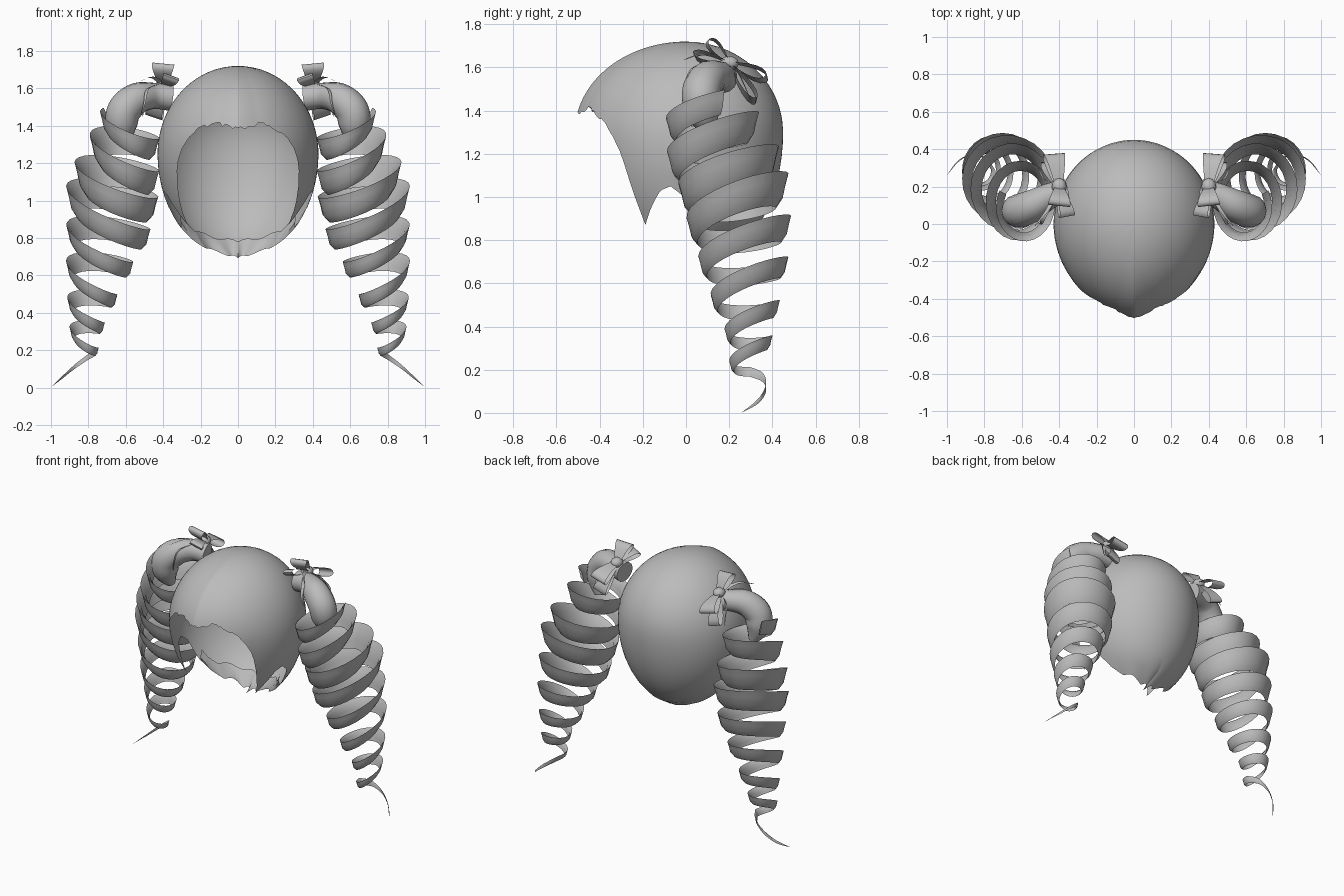
import bpy, math, random
from mathutils import Vector as V

if "Cube" in bpy.data.objects:
    bpy.data.objects.remove(bpy.data.objects["Cube"])

random.seed(4)
mat = bpy.data.materials.new("hair_grey")
mat.diffuse_color = (0.5, 0.5, 0.5, 1)
mat.use_nodes = True
mat.node_tree.nodes["Principled BSDF"].inputs["Base Color"].default_value = mat.diffuse_color


def lerp_table(tab, x):
    """Linear lookup in a list of (x, value, value...) rows."""
    if x <= tab[0][0]:
        return tab[0][1:]
    for a, b in zip(tab, tab[1:]):
        if x <= b[0]:
            f = (x - a[0]) / (b[0] - a[0])
            return [p + (q - p) * f for p, q in zip(a[1:], b[1:])]
    return tab[-1][1:]


def grid_object(name, rings, closed=True, caps=False, mirror=True, angle=40):
    """Skin a list of equal-length point rings."""
    n = len(rings[0])
    faces = []
    for i in range(len(rings) - 1):
        for j in range(n if closed else n - 1):
            k = (j + 1) % n
            faces.append((i * n + j, i * n + k, (i + 1) * n + k, (i + 1) * n + j))
    if caps:
        faces.append(tuple(range(n))[::-1])
        faces.append(tuple(range((len(rings) - 1) * n, len(rings) * n)))
    me = bpy.data.meshes.new(name)
    me.from_pydata([tuple(p) for r in rings for p in r], [], faces)
    me.validate()
    ob = bpy.data.objects.new(name, me)
    bpy.context.collection.objects.link(ob)
    me.materials.append(mat)
    bpy.ops.object.select_all(action='DESELECT')
    ob.select_set(True)
    bpy.context.view_layer.objects.active = ob
    bpy.ops.object.mode_set(mode='EDIT')
    bpy.ops.mesh.select_all(action='SELECT')
    bpy.ops.mesh.remove_doubles(threshold=0.0003)
    bpy.ops.mesh.normals_make_consistent(inside=False)
    bpy.ops.object.mode_set(mode='OBJECT')
    bpy.ops.object.shade_smooth_by_angle(angle=math.radians(angle))
    if mirror:
        ob.modifiers.new("mirror", 'MIRROR').use_axis[0] = True
    return ob


def smooth_path(pts, steps=6):
    """Catmull-Rom through tuples of any length."""
    out = []
    p = [pts[0]] + pts + [pts[-1]]
    for i in range(1, len(p) - 2):
        for s in range(steps):
            t = s / steps
            out.append([0.5 * (2 * b + (c - a) * t + (2 * a - 5 * b + 4 * c - d) * t * t
                               + (3 * b - a - 3 * c + d) * t ** 3)
                        for a, b, c, d in zip(p[i - 1], p[i], p[i + 1], p[i + 2])])
    return out + [list(pts[-1])]


# --- hair cap: egg-shaped shell trimmed by a hairline that varies with azimuth
HAIRLINE = [(0, 1.39), (12, 1.41), (22, 1.41), (30, 1.385), (38, 1.34), (44, 1.28), (49, 1.20),
            (54, 1.0), (58, 0.87), (65, 0.95), (73, 1.03), (80, 1.05), (89, 1.0), (93, 0.88),
            (102, 0.80), (115, 0.75), (140, 0.72), (180, 0.69)]


def dome(u):
    return math.sqrt(max(0.0, 1 - u * u))


def cap_point(a, z):
    w = 0.43 * (dome((z - 1.25) / 0.47) if z > 1.25 else dome((1.25 - z) / 0.563))
    if z > 1.3:
        front, back = 0.5 * dome((z - 1.3) / 0.42), 0.45 * dome((z - 1.3) / 0.42)
    else:
        front = 0.5 - 0.12 * ((1.3 - z) / 0.43) ** 1.5
        back = 0.06 + 0.39 * dome((1.3 - z) / 0.612)
    c = math.cos(a)
    y = -c * (front if c > 0 else back)
    if c > 0:                                      # slight point at the brow
        y += (0.02 * abs(math.sin(2 * a)) - 0.015 * max(0, 1 - abs(math.sin(a)) * 4)) * front / 0.5
    return V((w * math.sin(a), y, z))


cols = []
nape = []
for i in range(180):
    deg = i * 2 if i <= 90 else 360 - i * 2
    zb = lerp_table(HAIRLINE, deg)[0]
    if 3 < deg < 34:                               # wispy fringe
        zb += random.uniform(-0.018, 0.012)
    if deg > 100:                                  # soft scallops at the nape
        zb += 0.008 * math.sin(math.radians(deg * 9))
    a = math.radians(i * 2)
    cols.append([cap_point(a, 1.72 - (1.72 - zb) * (1 - math.cos(math.pi * k / 44)))
                 for k in range(23)])
    if deg >= 96:                                  # hair tucked under at the nape
        edge = cap_point(a, zb)
        top = cap_point(a, zb + 0.09)
        inner = V((top.x * .86, top.y * .8, zb + 0.09))
        nape.append([edge, edge.lerp(inner, .5) + V((0, -.015, -.012)), inner])
grid_object("hair_cap", [[c[k] for c in cols] for k in range(23)], mirror=False, angle=60)
grid_object("nape_tuck", nape, closed=False, mirror=False, angle=60)

# --- tied base of each pigtail: bent tube from head into the curls
path = smooth_path([(.36, .17, 1.55, .07), (.45, .15, 1.56, .07), (.54, .10, 1.545, .085),
                    (.61, .07, 1.48, .09), (.62, .08, 1.39, .08), (.60, .11, 1.30, .03)])
rings = []
for i, p in enumerate(path):
    q, r = path[min(i + 1, len(path) - 1)], path[max(i - 1, 0)]
    t = (V(q[:3]) - V(r[:3])).normalized()
    s = t.cross(V((0, 1, 0))).normalized()
    u = s.cross(t)
    rings.append([V(p[:3]) + p[3] * (s * math.cos(k * math.pi / 7) + u * math.sin(k * math.pi / 7))
                  for k in range(14)])
grid_object("pigtail_base", rings, caps=True, angle=60)

# --- ringlet: flared ribbon winding down a leaning axis
# rows: -z, axis x, axis y, radius x, radius y, half width
AXIS = [(-1.42, .585, .09, .12, .15, .045), (-1.32, .59, .11, .14, .18, .065),
        (-1.20, .61, .14, .165, .20, .07), (-1.10, .64, .19, .18, .21, .075),
        (-1.0, .675, .225, .215, .215, .075), (-.85, .69, .25, .195, .21, .06),
        (-.70, .735, .275, .165, .19, .048), (-.55, .77, .285, .13, .155, .042),
        (-.35, .81, .30, .085, .095, .034), (-.19, .82, .29, .06, .075, .024)]
# centre height against turns wound
DROP = [(.3, 1.40), (1.125, 1.28), (2.125, 1.10), (3.125, .985), (4.125, .805), (5.125, .635),
        (6.125, .45), (7.125, .305), (7.875, .20)]
SECTION = [(-1, -.35), (-.4, .1), (.4, .28), (1, .45), (.4, -.02), (-.4, -.2)]
STEPS = 200
rings = []
for i in range(STEPS + 1):
    n = .3 + (7.875 - .3) * i / STEPS
    z = sum(lerp_table(DROP, n + d)[0] for d in (-.2, 0, .2)) / 3
    ax, ay, rx, ry, h = lerp_table(AXIS, -z)
    th = math.pi * 0.75 - n * 2 * math.pi
    ring = []
    for v, b in SECTION:
        x, y = math.cos(th) * (rx + b * h), math.sin(th) * (ry + b * h)
        ring.append(V((ax + x, ay + y, z + v * h + .28 * x + .22 * y)))
    rings.append(ring)
# flick the last strand outwards to a point
last = rings[-1]
c0 = sum(last, V()) / len(last)
for p in smooth_path([tuple(c0) + (1,), (.80, .355, .165, .95), (.87, .37, .115, .8),
                      (.94, .335, .055, .5), (1.0, .26, .003, .02)], 5)[1:]:
    rings.append([V(p[:3]) + (q - c0) * p[3] for q in last])
grid_object("ringlet", rings, caps=True, angle=50)


# --- bows: teardrop ribbon loops, knot and thin tails
KNOT = V((.40, .20, 1.62))


def bow_loop(name, direction, side, length, height, width):
    d = V(direction).normalized()
    s = (V(side) - d * d.dot(V(side))).normalized()
    n = d.cross(s)
    rings = []
    for k in range(17):
        t = 2 * math.pi * k / 16
        along = length * (1 - math.cos(t)) / 2
        c = KNOT + d * along + n * height * math.sin(t) * (0.25 + 0.75 * along / length)
        w = width * (0.35 + 0.65 * along / length)
        rings.append([c - s * w, c + s * w])
    grid_object(name, rings, closed=False, angle=60)


def bow_tail(name, pts, width):
    rings = []
    pts = smooth_path(pts, 4)
    for i, p in enumerate(pts):
        w = width * (1 - 0.9 * i / (len(pts) - 1))
        rings.append([V(p) - V((w, w * .5, -w * .4)), V(p) + V((w, w * .5, -w * .4))])
    grid_object(name, rings, closed=False, angle=60)


bow_loop("bow_loop_top", (0, -.09, .10), (1, .2, 0), .145, .035, .06)
bow_loop("bow_loop_front", (-.045, -.17, .04), (1, 0, .3), .17, .03, .045)
bow_loop("bow_loop_back", (.03, .18, -.07), (1, 0, .2), .19, .04, .06)
bow_loop("bow_loop_low", (.05, .12, -.17), (1, .1, .3), .22, .035, .05)
bow_tail("bow_tail_front", [tuple(KNOT), (.46, .08, 1.66), (.53, -.01, 1.635)], .015)
bow_tail("bow_tail_side", [tuple(KNOT), (.48, .04, 1.60), (.50, .00, 1.52), (.52, .02, 1.45)], .014)
bow_tail("bow_tail_back", [tuple(KNOT), (.48, .24, 1.58), (.51, .30, 1.45)], .02)

rings = []
for k in range(7):
    t = math.pi * k / 6
    rings.append([KNOT + V((.04 * math.sin(t) * math.cos(j * math.pi / 5),
                            .045 * math.cos(t), .035 * math.sin(t) * math.sin(j * math.pi / 5)))
                  for j in range(10)])
grid_object("bow_knot", rings, angle=60)
